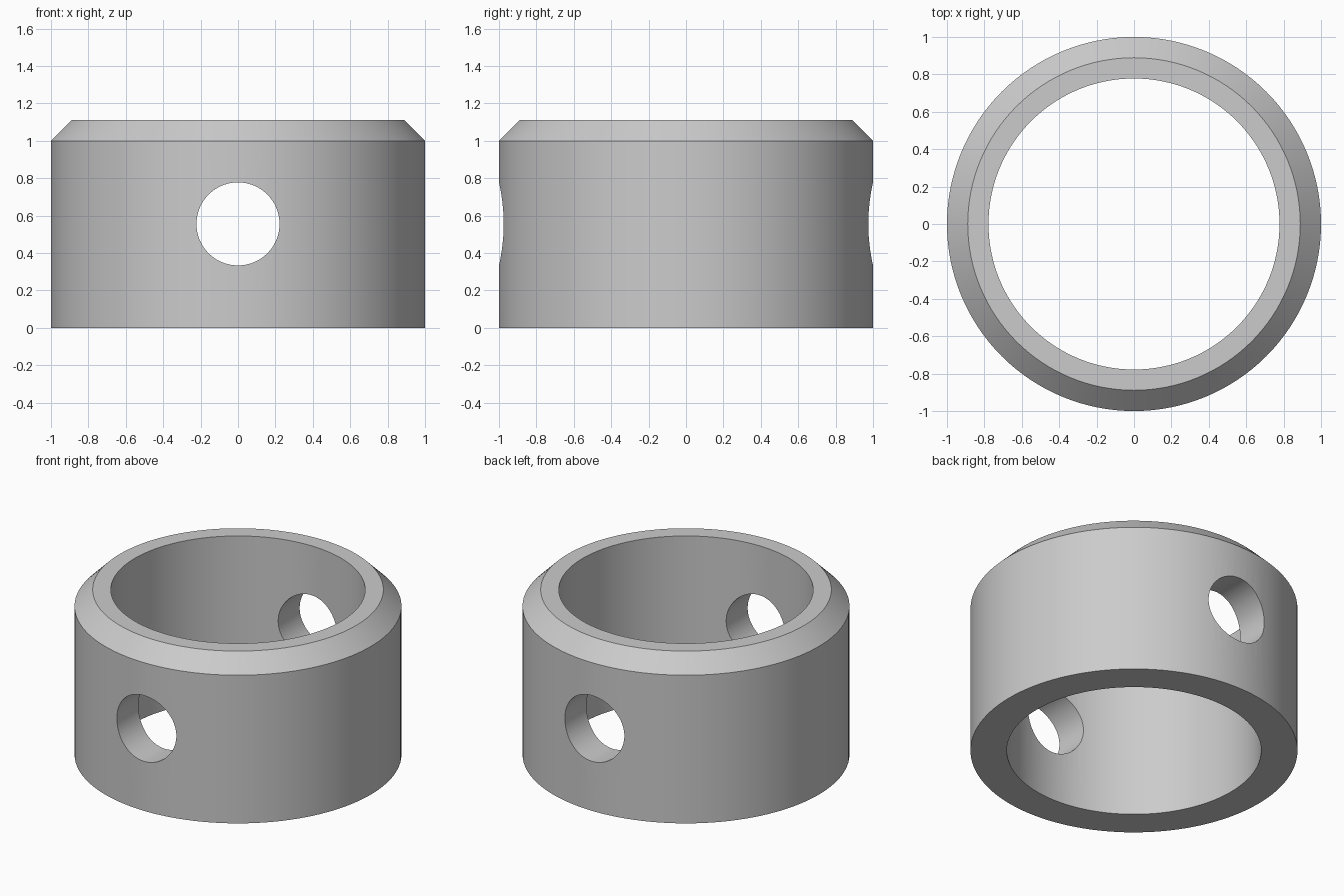
import bpy, bmesh, math

if "Cube" in bpy.data.objects:
    bpy.data.objects.remove(bpy.data.objects["Cube"])

SIDES = 128
HOLE_R, HOLE_Z = 0.222, 0.556

# Collar: closed wall profile (radius, z) swept around z
profile = [(0.778, 0), (1.0, 0), (1.0, 1.0), (0.889, 1.111), (0.778, 1.111)]
bm = bmesh.new()
rings = []
for i in range(SIDES):
    a = 2 * math.pi * i / SIDES
    rings.append([bm.verts.new((r * math.cos(a), r * math.sin(a), z)) for r, z in profile])
for i in range(SIDES):
    p, q = rings[i], rings[(i + 1) % SIDES]
    for j in range(len(profile)):
        k = (j + 1) % len(profile)
        bm.faces.new((p[j], q[j], q[k], p[k]))
bmesh.ops.recalc_face_normals(bm, faces=bm.faces)
mesh = bpy.data.meshes.new("collar")
bm.to_mesh(mesh)
bm.free()
collar = bpy.data.objects.new("collar", mesh)
bpy.context.collection.objects.link(collar)

# Cross hole through front and back walls
bpy.ops.mesh.primitive_cylinder_add(vertices=96, radius=HOLE_R, depth=3,
                                    location=(0, 0, HOLE_Z),
                                    rotation=(math.pi / 2, 0, 0))
cutter = bpy.context.object
cutter.name = "hole_cutter"
cutter.hide_render = True

bpy.ops.object.select_all(action='DESELECT')
collar.select_set(True)
bpy.context.view_layer.objects.active = collar
cut = collar.modifiers.new("cross_hole", 'BOOLEAN')
cut.operation = 'DIFFERENCE'
cut.solver = 'EXACT'
cut.object = cutter
bpy.ops.object.modifier_apply(modifier=cut.name)
bpy.data.objects.remove(cutter)

# Smooth walls with crisp rims
bpy.ops.object.shade_smooth_by_angle(angle=math.radians(30))
